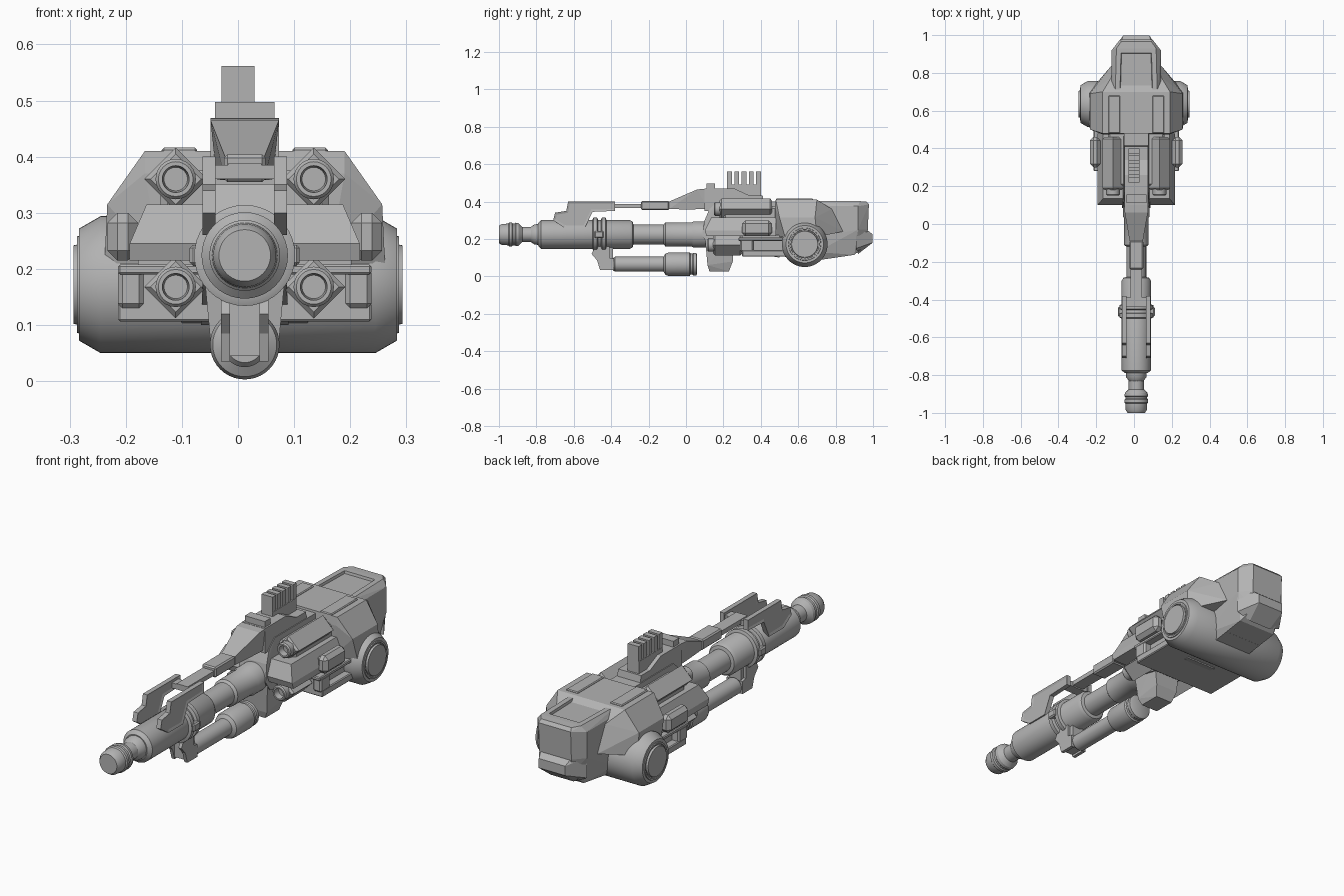
import bpy, bmesh, math
from mathutils import Vector

cube = bpy.data.objects.get("Cube")
if cube:
    bpy.data.objects.remove(cube, do_unlink=True)

GREY = (0.45, 0.45, 0.45, 1)
metal = bpy.data.materials.new("plain grey metal")
metal.use_nodes = True
metal.diffuse_color = GREY
metal.node_tree.nodes["Principled BSDF"].inputs["Base Color"].default_value = GREY
C = 0.012  # centre plane of the gun


def finish(name, bm, smooth=False, bevel=0):
    bmesh.ops.recalc_face_normals(bm, faces=bm.faces)
    mesh = bpy.data.meshes.new(name)
    bm.to_mesh(mesh)
    bm.free()
    mesh.materials.append(metal)
    ob = bpy.data.objects.new(name, mesh)
    bpy.context.collection.objects.link(ob)
    if bevel:
        mod = ob.modifiers.new("chamfer", "BEVEL")
        mod.width, mod.segments = bevel, 1
    if smooth:
        bpy.ops.object.select_all(action="DESELECT")
        ob.select_set(True)
        bpy.context.view_layer.objects.active = ob
        bpy.ops.object.shade_smooth_by_angle(angle=math.radians(32))
    return ob


def box(name, x, y, z, bevel=0):
    bm = bmesh.new()
    bmesh.ops.create_cube(bm, size=1)
    for v in bm.verts:
        v.co = [(a + b) / 2 + c * (b - a) for (a, b), c in zip((x, y, z), v.co)]
    return finish(name, bm, bevel=bevel)


def hull_mesh(sections):
    """Convex block, symmetric about the centre plane, from (half width, y, z)."""
    bm = bmesh.new()
    for w, y, z in sections:
        for s in (-1, 1):
            bm.verts.new((C + s * w, y, z))
    res = bmesh.ops.convex_hull(bm, input=bm.verts)
    junk = {g for g in res["geom_interior"] + res["geom_unused"] if isinstance(g, bmesh.types.BMVert)}
    bmesh.ops.delete(bm, geom=list(junk), context="VERTS")
    bmesh.ops.dissolve_limit(bm, angle_limit=0.02, verts=bm.verts, edges=bm.edges)
    return bm


def hull(name, sections, bevel=0):
    return finish(name, hull_mesh(sections), bevel=bevel)


def plate(name, pts, x0, x1, inset=0):
    """Side profile of (y, z) points extruded across x."""
    bm = bmesh.new()
    face = bm.faces.new([bm.verts.new((x0, y, z)) for y, z in pts])
    ext = bmesh.ops.extrude_face_region(bm, geom=[face])["geom"]
    for v in ext:
        if isinstance(v, bmesh.types.BMVert):
            v.co.x = x1
    bmesh.ops.recalc_face_normals(bm, faces=bm.faces)
    if inset:
        sides = [f for f in bm.faces if abs(f.normal.x) > 0.9]
        bmesh.ops.inset_individual(bm, faces=sides, thickness=inset, depth=-0.004)
    return finish(name, bm)


def lathe(name, profile, centre, axis="Y", sides=40):
    """Closed turned part from (distance along axis, radius) points."""
    bm = bmesh.new()
    rings = []
    for d, r in profile:
        ring = []
        for i in range(sides):
            a = 2 * math.pi * i / sides
            u, w = r * math.cos(a), r * math.sin(a)
            p = (u, d, w) if axis == "Y" else (d, u, w)
            ring.append(bm.verts.new(Vector(p) + Vector(centre)))
        rings.append(ring)
    for a, b in zip(rings, rings[1:]):
        for i in range(sides):
            j = (i + 1) % sides
            bm.faces.new((a[i], a[j], b[j], b[i]))
    bm.faces.new(rings[0])
    bm.faces.new(rings[-1])
    return finish(name, bm, smooth=sides > 8)


# Main barrel: muzzle, sleeve and inner tube
axis = (C, 0, 0.224)
lathe("muzzle", [(-1, .046), (-.985, .056), (-.95, .058), (-.945, .063), (-.93, .063), (-.925, .058),
                 (-.915, .058), (-.91, .063), (-.895, .06), (-.875, .04), (-.83, .04), (-.81, .054),
                 (-.78, .056)], axis)
lathe("barrel_sleeve", [(-.79, .06), (-.775, .077), (-.3, .077), (-.285, .068), (-.28, .05)], axis)
lathe("barrel_tube", [(-.3, .053), (-.12, .053), (-.11, .064), (.03, .064), (.04, .07), (.16, .07)], axis)
for y in (-.5, -.455):
    lathe("sleeve_collar", [(y, .078), (y + .005, .09), (y + .025, .09), (y + .03, .078)], axis)
box("collar_lug", (C - .098, C + .098), (-.49, -.44), (.205, .243), .006)

# Lower barrel and its hanger
low = (C, 0, 0.065)
lathe("lower_barrel", [(-.39, .032), (-.38, .04), (-.12, .04), (-.11, .057), (-.095, .062), (.02, .062),
                       (.025, .056), (.035, .056), (.04, .06), (.055, .06), (.06, .05)], low)
hanger = [(-.48, .17), (-.41, .17), (-.41, .1), (-.385, .095), (-.385, .035), (-.46, .035), (-.475, .085), (-.505, .12)]
for s in (-1, 1):
    plate("hanger_plate", hanger, C + s * .026, C + s * .042)
box("hanger_block", (C - .03, C + .03), (-.46, -.39), (.045, .16))

# Twin sight plates on the sleeve, joined to the top rail
sight = [(-.63, .4), (-.38, .4), (-.38, .35), (-.5, .345), (-.54, .26), (-.65, .26), (-.71, .3), (-.7, .34), (-.64, .35)]
for s in (-1, 1):
    plate("sight_plate", sight, C + s * .052, C + s * .075, inset=.014)
box("sight_crossbar", (C - .055, C + .055), (-.44, -.39), (.36, .385))
box("top_rail", (C - .03, C + .03), (-.44, 0), (.366, .388))
box("rail_sleeve", (C - .037, C + .037), (-.24, -.09), (.355, .404), .006)

# Raised arm with comb fins
hull("arm_front", [(.035, -.09, .4), (.035, -.09, .36), (.061, .06, .465), (.061, .12, .469),
                   (.05, .12, .36), (.04, 0, .358)])
arm = [(.1, .35), (.1, .469), (.26, .469), (.34, .432), (.41, .432), (.425, .35)]
plate("arm_rear", arm, C - .061, C + .061)
box("arm_sight", (C - .053, C + .053), (.11, .155), (.46, .497))
box("fin_base", (-.03, .03), (.22, .4), (.42, .49))
for i in range(5):
    y = .22 + i * .0385
    box("cooling_fin", (-.029, .029), (y, y + .026), (.48, .562))

# Front body: centre block, fairing and foot
hull("centre_block", [(.075, .085, .22), (.07, .1, .3), (.065, .125, .36), (.065, .17, .4),
                      (.065, .5, .4), (.078, .5, .1), (.075, .12, .17)])
hull("front_fairing", [(.205, .11, .215), (.205, .1, .245), (.175, .135, .315), (.175, .48, .315),
                       (.205, .48, .245), (.205, .48, .215)])
hull("front_foot", [(.075, .1, .22), (.06, .115, .06), (.045, .125, .027), (.045, .23, .027),
                    (.06, .25, .08), (.075, .25, .22)])
box("upper_deck", (C - .15, C + .15), (.2, .5), (.3, .375), .012)
box("lower_core", (C - .19, C + .19), (.3, .6), (.11, .22))
for z0, z1, y in ((.106, .14, .3), (.19, .208, .28)):
    box("lower_rib", (C - .226, C + .226), (y, .62), (z0, z1), .004)

# Four tubes in square housings, and side boxes
for s in (-1, 1):
    for name, z, y0, y1 in (("upper", .36, .15, .46), ("lower", .168, .115, .3)):
        mid = (C + s * .123, 0, z)
        lathe(name + "_tube_housing", [(y0 + .03, .045), (y0 + .04, .056), (y1 - .01, .056), (y1, .045)], mid, sides=4)
        lathe(name + "_tube", [(y1 - .02, .036), (y0 + .006, .036), (y0, .031), (y0, .024), (y0 + .03, .021)], mid, sides=24)
    xs = sorted((C + s * .19, C + s * .245))
    box("side_box", xs, (.3, .46), (.215, .3), .018)
    xs = sorted((C + s * .18, C + s * .226))
    box("side_lug", xs, (.29, .36), (.13, .2), .008)
    xs = sorted((C + s * .085, C + s * .148))
    box("shoulder_rail", xs, (.48, .68), (.4, .416), .004)

# Shoulder block around the cross drum
hull("shoulder", [(.178, .48, .41), (.178, .7, .41), (.178, .475, .37), (.245, .5, .315), (.25, .53, .21),
                  (.245, .69, .315), (.25, .7, .21), (.13, .78, .36), (.13, .84, .24), (.15, .48, .21)])
drum = [(.293, .055), (.293, .07), (.283, .072), (.283, .1), (.245, .122)]
lathe("cross_drum", [(-x, r) for x, r in drum] + drum[::-1], (0, .635, .172), "X", 48)
for s in (-1, 1):
    lathe("drum_ring", [(s * .28, .088), (s * .287, .086), (s * .287, .078), (s * .28, .076)], (0, .635, .172), "X")

# Rear housing with a recessed top panel, and its chin
bm = hull_mesh([(.112, .66, .402), (.105, .93, .402), (.08, .965, .4), (.13, .66, .375), (.13, .92, .375),
                (.085, .978, .385), (.13, .66, .2), (.13, .92, .25), (.085, .972, .25), (.12, .6, .2),
                (.1, .66, .08), (.1, .9, .115), (.125, .7, .13), (.07, .965, .17)])
top = [max((f for f in bm.faces if abs(f.normal.z) > .95), key=lambda f: f.calc_center_median().z)]
bmesh.ops.recalc_face_normals(bm, faces=bm.faces)
bmesh.ops.inset_region(bm, faces=top, thickness=.035, depth=0)
bmesh.ops.inset_region(bm, faces=top, thickness=.004, depth=-.012)
finish("rear_housing", bm)
hull("rear_chin", [(.08, .96, .255), (.07, .998, .225), (.07, .998, .18), (.06, .92, .12),
                   (.125, .91, .25), (.125, .91, .15)])
hull("belly", [(.12, .45, .2), (.12, .45, .12), (.1, .66, .08), (.1, .8, .1), (.12, .8, .2)])
